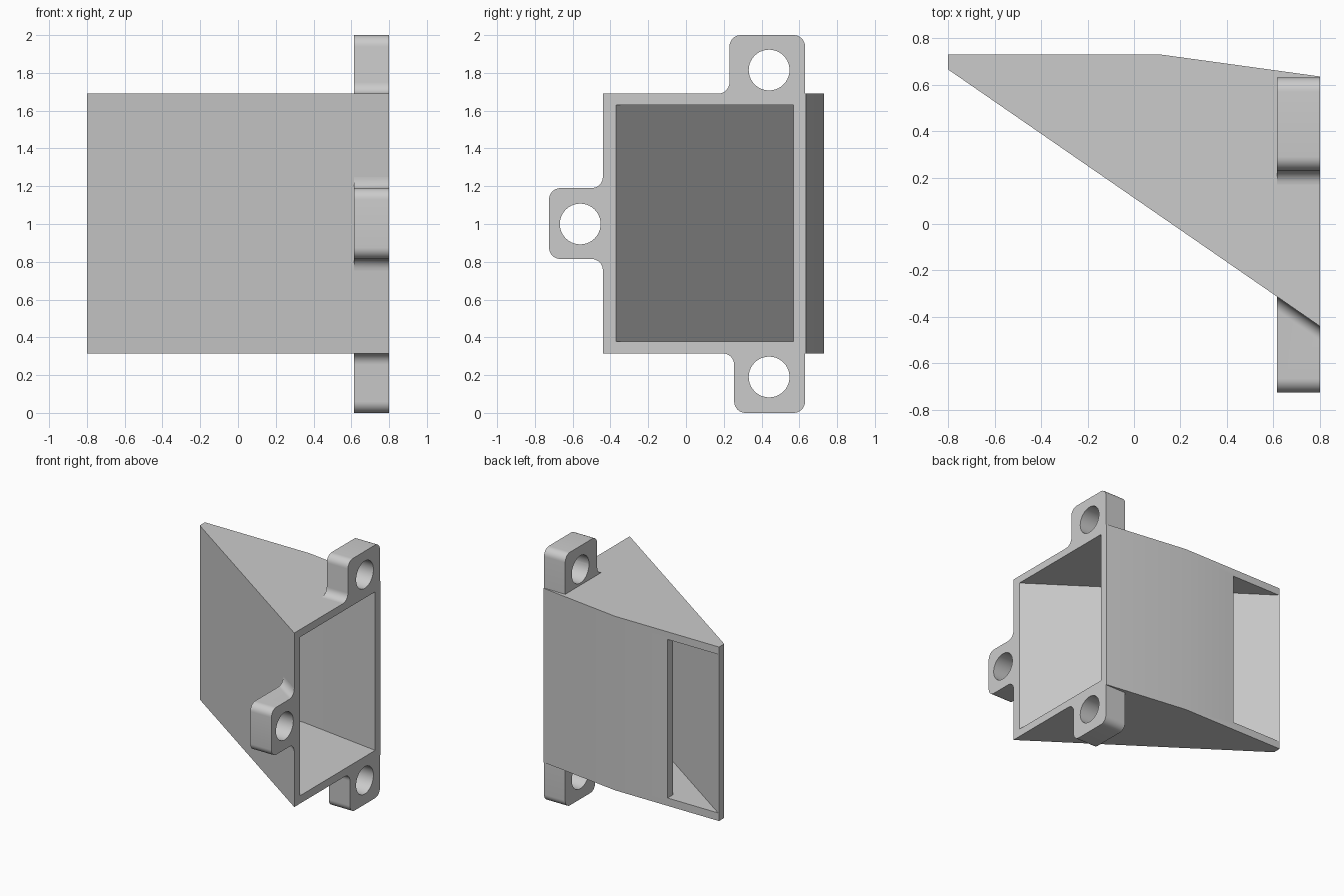
import bpy, bmesh, math
from mathutils import Vector

if "Cube" in bpy.data.objects:
    bpy.data.objects.remove(bpy.data.objects["Cube"])

grey = bpy.data.materials.new("light grey")
grey.diffuse_color = (0.6, 0.6, 0.6, 1)
grey.use_nodes = True
grey.node_tree.nodes["Principled BSDF"].inputs["Base Color"].default_value = grey.diffuse_color

SLOPE = 1.105 / 1.6          # slant of the front wall
X0, X1 = 0.615, 0.80         # tab depth
R = 0.06                     # tab corner and fillet radius


def prism(name, ring_a, ring_b):
    """Solid between two matching rings of points."""
    bm = bmesh.new()
    a = [bm.verts.new(p) for p in ring_a]
    b = [bm.verts.new(p) for p in ring_b]
    n = len(a)
    bm.faces.new(a)
    bm.faces.new(b[::-1])
    for i in range(n):
        j = (i + 1) % n
        bm.faces.new((a[j], a[i], b[i], b[j]))
    bmesh.ops.recalc_face_normals(bm, faces=bm.faces)
    me = bpy.data.meshes.new(name)
    bm.to_mesh(me)
    bm.free()
    ob = bpy.data.objects.new(name, me)
    bpy.context.collection.objects.link(ob)
    me.materials.append(grey)
    return ob


def upright(name, pts, z0, z1):
    return prism(name, [(x, y, z0) for x, y in pts], [(x, y, z1) for x, y in pts])


def cut(ob, cutter):
    """Subtract the cutter, then discard it and shade by angle."""
    mod = ob.modifiers.new("cut", 'BOOLEAN')
    mod.operation, mod.solver, mod.object = 'DIFFERENCE', 'EXACT', cutter
    bpy.ops.object.select_all(action='DESELECT')
    bpy.context.view_layer.objects.active = ob
    ob.select_set(True)
    bpy.ops.object.modifier_apply(modifier=mod.name)
    bpy.data.objects.remove(cutter)
    bpy.ops.object.shade_smooth_by_angle(angle=math.radians(30))


def arc(cx, cy, start, end, steps=8):
    return [(cx + R * math.cos(math.radians(start + (end - start) * i / steps)),
             cy + R * math.sin(math.radians(start + (end - start) * i / steps)))
            for i in range(steps + 1)]


def tab(name, profile, hole, shear_from=None):
    """Mounting tab from a (y, z) profile, with a bolt hole along x."""
    def y_at(y):
        # points on the fillet follow the slanted wall
        return y + SLOPE * (X1 - X0) if shear_from is not None and y > shear_from else y
    ob = prism(name, [(X0, y_at(y), z) for y, z in profile],
               [(X1, y, z) for y, z in profile])
    ring = [(hole[0] + 0.108 * math.cos(t * math.tau / 40),
             hole[1] + 0.108 * math.sin(t * math.tau / 40)) for t in range(40)]
    cut(ob, prism("hole_cutter", [(X0 - 0.3, y, z) for y, z in ring],
                  [(X1 + 0.3, y, z) for y, z in ring]))


# Hollow wedge duct, open on the right and at the back left
duct = upright("duct", [(-0.8, 0.665), (0.8, -0.44), (0.8, 0.635),
                        (0.11, 0.73), (-0.8, 0.73)], 0.315, 1.69)


def inner_y(x):
    return -0.37 - SLOPE * (x - 0.8)


cut(duct, upright("duct_cutter", [(-0.94, inner_y(-0.94)), (0.9, inner_y(0.9)),
                                  (0.9, 0.556), (0.8, 0.57), (0.11, 0.665),
                                  (-0.35, 0.665), (-0.35, inner_y(-0.94))], 0.377, 1.63))

# Upper and lower tabs: straight outer side, filleted inner side
for name, left, base, tip, s in (("upper_tab", 0.23, 1.69, 2.0, 1),
                                 ("lower_tab", 0.255, 0.315, 0.0, -1)):
    h = abs(tip - base)
    prof = [(0.63, 0)] + arc(0.63 - R, h - R, 0, 90) + arc(left + R, h - R, 90, 180) \
        + arc(left - R, R, 0, -90)
    tab(name, [(y, base + s * z) for y, z in prof], (0.44, 1.815 if s > 0 else 0.19))

# Front tab with a fillet above and below
wall, tip, lo, hi = -0.44, -0.725, 0.815, 1.19
prof = arc(wall - R, hi + R, 0, -90) + arc(tip + R, hi - R, 90, 180) \
    + arc(tip + R, lo + R, 180, 270) + arc(wall - R, lo - R, 90, 0)
tab("front_tab", prof, (-0.56, 1.0), shear_from=wall - R - 0.005)
